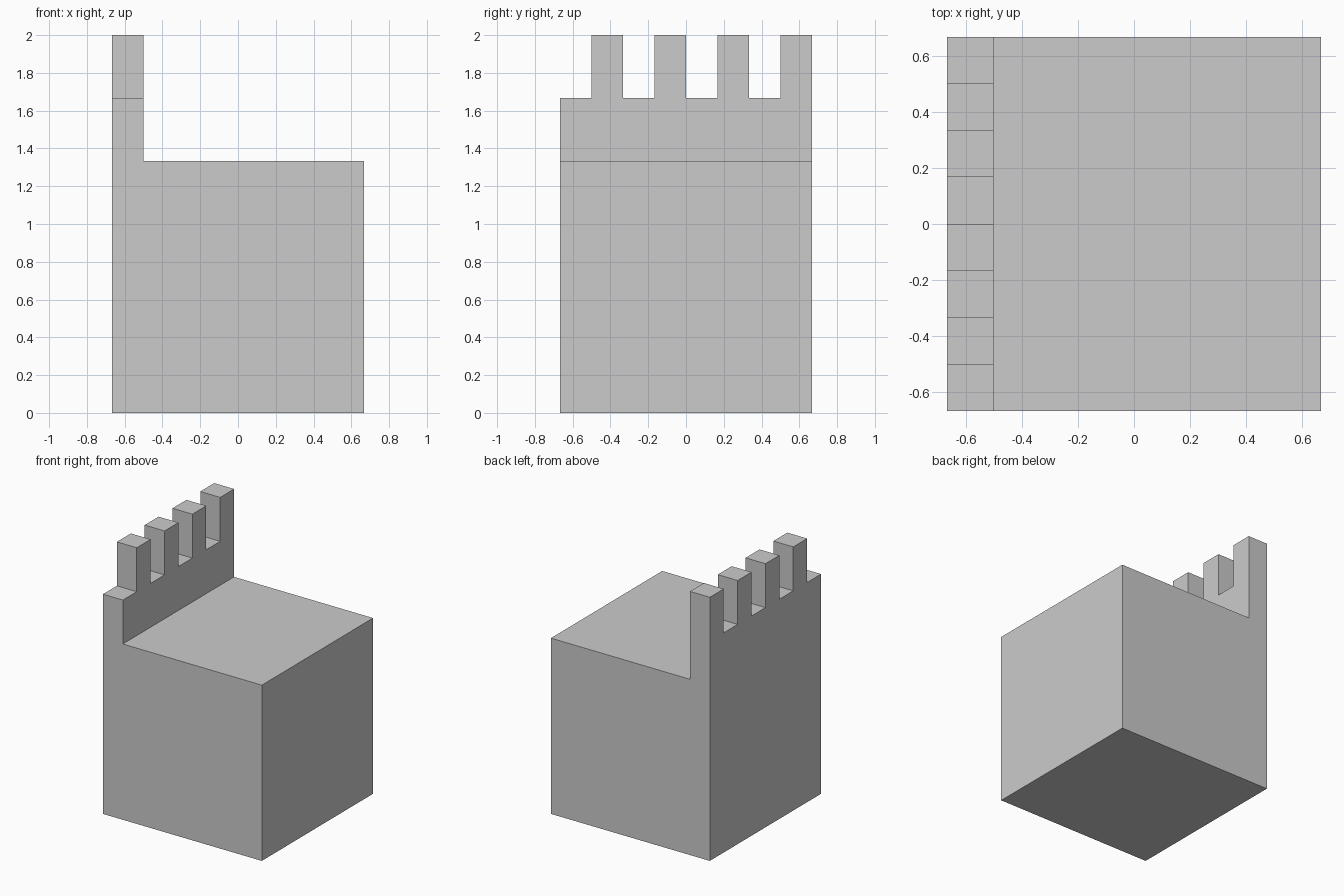
import bpy, bmesh
from mathutils import Vector

if "Cube" in bpy.data.objects:
    bpy.data.objects.remove(bpy.data.objects["Cube"])

H = 2 / 3            # half width of the block
U = 1 / 6            # wall thickness and merlon width
BLOCK_Z, NOTCH_Z, TOP_Z = 4 / 3, 5 / 3, 2.0

bm = bmesh.new()


def extrude(faces, dx):
    """Extrude a face region along x and return its new end faces."""
    geom = bmesh.ops.extrude_face_region(bm, geom=faces)["geom"]
    verts = [g for g in geom if isinstance(g, bmesh.types.BMVert)]
    bmesh.ops.translate(bm, verts=verts, vec=Vector((dx, 0, 0)))
    return [g for g in geom if isinstance(g, bmesh.types.BMFace)]


# Left-side profile: plain lower panel and battlement outline above it
base = [bm.verts.new((-H, y, z)) for y, z in
        ((-H, 0), (H, 0), (H, BLOCK_Z), (-H, BLOCK_Z))]
crest = []
for i in range(8):   # notches and merlons alternate, starting with a notch
    z = TOP_Z if i % 2 else NOTCH_Z
    for y in (-H + i * U, -H + (i + 1) * U):
        crest.append(bm.verts.new((-H, y, z)))
lower = bm.faces.new(base)
upper = bm.faces.new([base[3], base[2]] + crest[::-1])

# Wall thickness, then the lower panel continues as the solid block
ends = extrude([lower, upper], U)
block_end = min(ends, key=lambda f: f.calc_center_median().z)
extrude([block_end], 2 * H - U)

# Merge coplanar panels into clean flat faces
bmesh.ops.recalc_face_normals(bm, faces=bm.faces[:])
bmesh.ops.dissolve_limit(bm, angle_limit=0.01, verts=bm.verts[:], edges=bm.edges[:])
bmesh.ops.recalc_face_normals(bm, faces=bm.faces[:])

mesh = bpy.data.meshes.new("block_with_battlement")
bm.to_mesh(mesh)
bm.free()
obj = bpy.data.objects.new("block_with_battlement", mesh)
bpy.context.collection.objects.link(obj)
